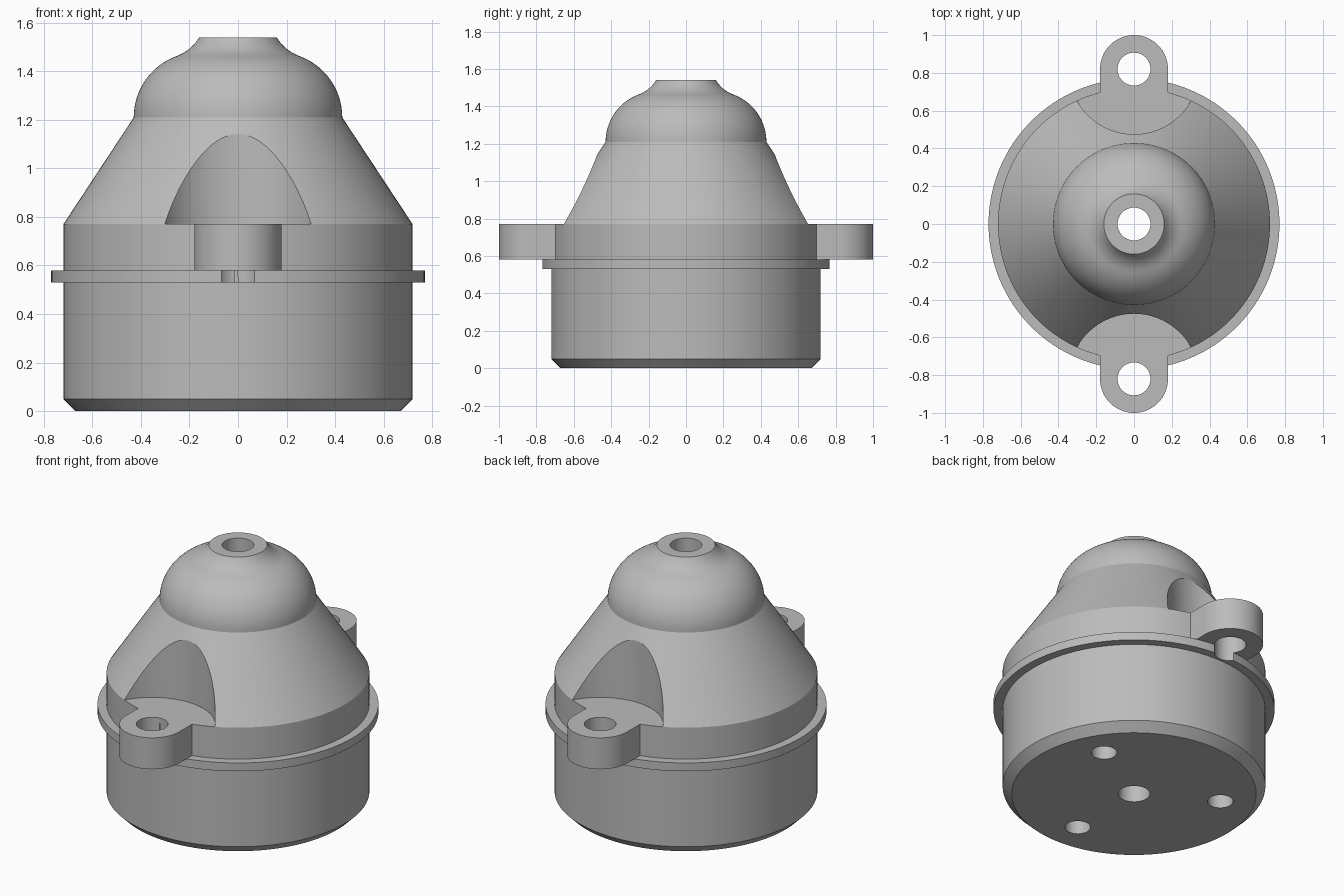
import bpy, bmesh
from math import sin, cos, pi, radians

if "Cube" in bpy.data.objects:
    bpy.data.objects.remove(bpy.data.objects["Cube"], do_unlink=True)

SEG = 128
EAR_Y, EAR_R, BORE = 0.82, 0.18, 0.087
FLANGE_TOP, SHOULDER = 0.58, 0.77

grey = bpy.data.materials.new("light_grey")
grey.use_nodes = True
grey.diffuse_color = (0.5, 0.5, 0.5, 1)
grey.node_tree.nodes["Principled BSDF"].inputs["Base Color"].default_value = (0.5, 0.5, 0.5, 1)


def finish(name, bm):
    bmesh.ops.recalc_face_normals(bm, faces=bm.faces)
    mesh = bpy.data.meshes.new(name)
    bm.to_mesh(mesh)
    bm.free()
    mesh.materials.append(grey)
    obj = bpy.data.objects.new(name, mesh)
    bpy.context.collection.objects.link(obj)
    return obj


def arc(cx, cy, r, start, end, steps):
    angles = [radians(start + (end - start) * i / steps) for i in range(steps + 1)]
    return [(cx + r * cos(a), cy + r * sin(a)) for a in angles]


def lathe(name, profile):
    """Revolve a closed (radius, height) profile around z."""
    bm = bmesh.new()
    rings = [[bm.verts.new((r * cos(2 * pi * i / SEG), r * sin(2 * pi * i / SEG), z))
              for i in range(SEG)] for r, z in profile]
    for k, ring in enumerate(rings):
        nxt = rings[(k + 1) % len(rings)]
        for i in range(SEG):
            j = (i + 1) % SEG
            bm.faces.new((ring[i], ring[j], nxt[j], nxt[i]))
    return finish(name, bm)


def prism(name, outline, z0, z1):
    """Extrude an (x, y) outline from z0 to z1."""
    bm = bmesh.new()
    base = bm.faces.new([bm.verts.new((x, y, z0)) for x, y in outline])
    out = bmesh.ops.extrude_face_region(bm, geom=[base])
    top = [v for v in out["geom"] if isinstance(v, bmesh.types.BMVert)]
    bmesh.ops.translate(bm, verts=top, vec=(0, 0, z1 - z0))
    return finish(name, bm)


def rod(name, x, y, r, z0, z1, steps=48):
    return prism(name, arc(x, y, r, 0, 360, steps)[:-1], z0, z1)


def combine(target, tool, operation):
    mod = target.modifiers.new(operation.lower(), 'BOOLEAN')
    mod.operation, mod.object, mod.solver = operation, tool, 'EXACT'
    bpy.context.view_layer.objects.active = target
    bpy.ops.object.modifier_apply(modifier=mod.name)
    bpy.data.objects.remove(tool, do_unlink=True)


# Turned body: chamfered base, flange, cone, dome, flared nozzle and central bore
profile = [(BORE, 0), (0.67, 0), (0.72, 0.05), (0.72, 0.53), (0.77, 0.53),
           (0.77, FLANGE_TOP), (0.72, FLANGE_TOP), (0.72, SHOULDER)]
profile += arc(0.16, 1.21, 0.27, 0, 70, 16)
profile += arc(0.314, 1.633, 0.18, 250, 211, 10)[1:]
profile += [(BORE, 1.54)]
body = lathe("housing_body", profile)

# Mounting ears with screw holes and clearance scallops, front and back
for side in (-1, 1):
    combine(body, rod("scallop_cutter", 0, side * EAR_Y, 0.345, SHOULDER, 1.4, 96), 'DIFFERENCE')
    outline = arc(0, EAR_Y, EAR_R, 0, 180, 32) + [(-EAR_R, 0.6), (EAR_R, 0.6)]
    ear = prism("mounting_ear", [(x, side * y) for x, y in outline], FLANGE_TOP, SHOULDER)
    combine(body, ear, 'UNION')
    combine(body, rod("screw_cutter", 0, side * EAR_Y, BORE, 0.4, 0.9), 'DIFFERENCE')

# Three blind holes in the underside
for angle in (30, 150, 270):
    a = radians(angle)
    combine(body, rod("base_hole_cutter", 0.48 * cos(a), 0.48 * sin(a), 0.07, -0.1, 0.3), 'DIFFERENCE')

# Smooth shading with crisp edges
bpy.ops.object.select_all(action='DESELECT')
body.select_set(True)
bpy.context.view_layer.objects.active = body
bpy.ops.object.shade_smooth_by_angle(angle=radians(25))
